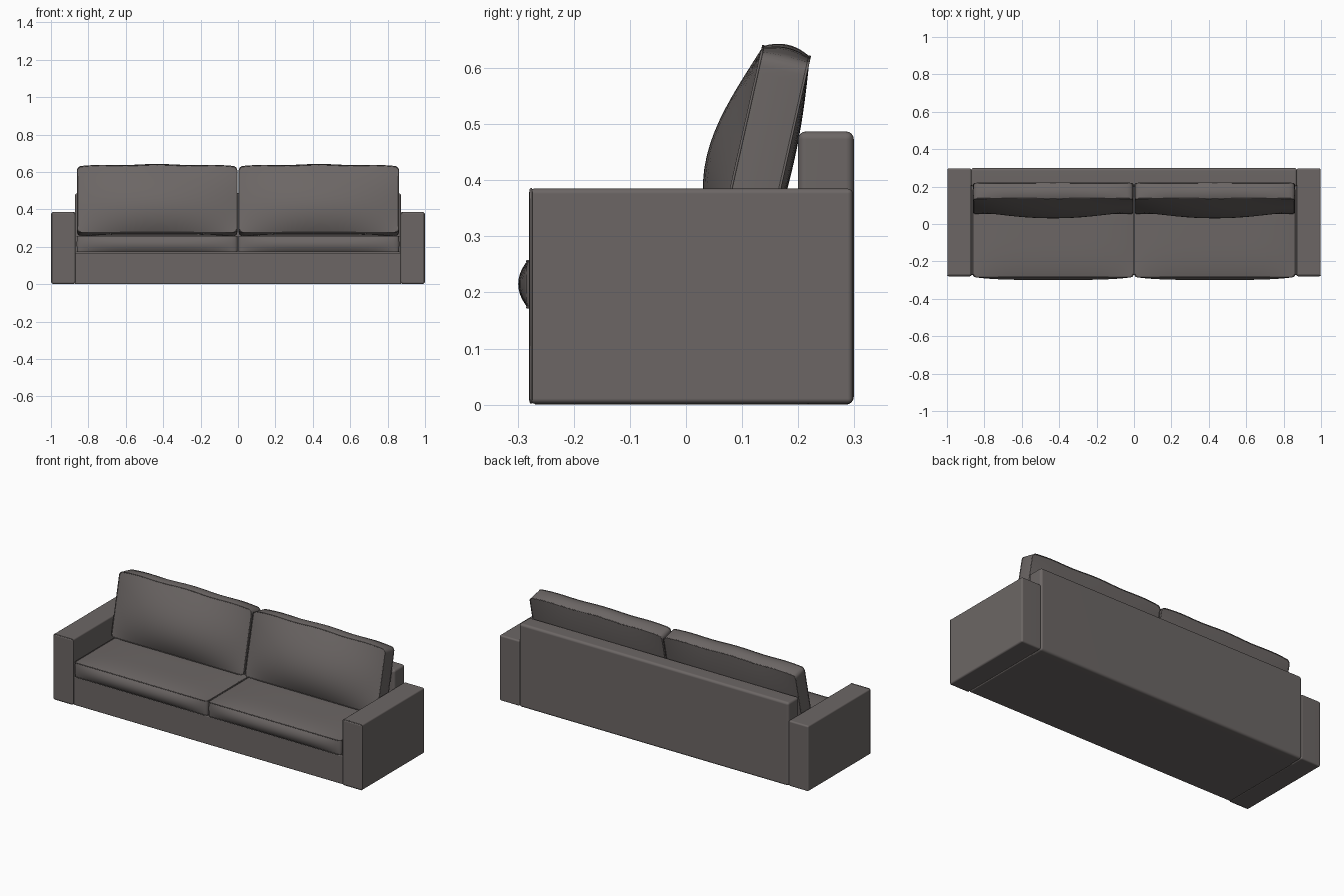
import bpy, bmesh, math
from mathutils import Matrix, Vector

if "Cube" in bpy.data.objects:
    bpy.data.objects.remove(bpy.data.objects["Cube"])

fabric = bpy.data.materials.new("warm grey leather")
fabric.diffuse_color = (0.15, 0.134, 0.13, 1)
fabric.use_nodes = True
fabric.node_tree.nodes["Principled BSDF"].inputs["Base Color"].default_value = fabric.diffuse_color


def add_object(name, data, matrix=None):
    ob = bpy.data.objects.new(name, data)
    bpy.context.collection.objects.link(ob)
    data.materials.append(fabric)
    if matrix is not None:
        ob.matrix_world = matrix
    return ob


def block(name, lo, hi, r):
    """Rounded upholstered box between two corners."""
    lo, hi = Vector(lo), Vector(hi)
    bm = bmesh.new()
    bmesh.ops.create_cube(bm, size=1)
    for v in bm.verts:
        v.co = Vector([l + (c + 0.5) * (h - l) for l, h, c in zip(lo, hi, v.co)])
    bmesh.ops.bevel(bm, geom=bm.edges[:], offset=r, segments=4, profile=0.5, affect='EDGES')
    me = bpy.data.meshes.new(name)
    for f in bm.faces:
        f.smooth = True
    bm.to_mesh(me)
    bm.free()
    ob = add_object(name, me)
    ob.modifiers.new("even shading", 'WEIGHTED_NORMAL')
    return ob


def piping(name, points, matrix=None, radius=0.0025):
    """Thin closed seam cord through the points."""
    cu = bpy.data.curves.new(name, 'CURVE')
    cu.dimensions = '3D'
    cu.bevel_depth = radius
    cu.bevel_resolution = 1
    sp = cu.splines.new('POLY')
    sp.points.add(len(points) - 1)
    for p, co in zip(sp.points, points):
        p.co = (*co, 1)
    sp.use_cyclic_u = True
    return add_object(name, cu, matrix)


def cushion(name, half, matrix, r, side, top_wave, dome_front, dome_back):
    """Box cushion: local x width, y height, z thickness (front panel at +z)."""
    hx, hy, hz = half

    def shape(u, v, w):
        x, y = u * hx, v * hy
        ix = max(-hx + r, min(hx - r, x))
        iy = max(-hy + r, min(hy - r, y))
        d = Vector((x - ix, y - iy))
        if d.length > 1e-9:                       # round the panel corners
            d *= max(abs(d.x), abs(d.y)) / d.length
        x, y = ix + d.x, iy + d.y
        puff = side * (1 - w * w)                 # puffed border strip
        x += 0.15 * puff * u
        y += puff * v * (1 - u ** 4)
        y += top_wave * max(v, 0) ** 3 * (1 - u ** 4) * (1 + 0.35 * math.cos(u * 2.5 * math.pi))
        z = w * hz
        z += max(w, 0) * dome_front(u, v) - max(-w, 0) * dome_back(u, v)
        return Vector((x, y, z))

    bm = bmesh.new()
    bmesh.ops.create_cube(bm, size=2)
    bmesh.ops.subdivide_edges(bm, edges=bm.edges[:], cuts=23, use_grid_fill=True)
    for v in bm.verts:
        v.co = shape(*[math.sin(c * math.pi / 2) for c in v.co])
    for f in bm.faces:
        f.smooth = True
    for e in bm.edges:
        if len(e.link_faces) == 2 and e.calc_face_angle(0) > math.radians(35):
            e.smooth = False
    me = bpy.data.meshes.new(name)
    bm.to_mesh(me)
    bm.free()
    add_object(name, me, matrix)

    # seam cords around both panels
    n = 24
    t = [math.sin((-1 + 2 * i / n) * math.pi / 2) for i in range(n)]
    ring = ([(a, -1) for a in t] + [(1, a) for a in t]
            + [(-a, 1) for a in t] + [(-1, -a) for a in t])
    for w, label in ((1, "front"), (-1, "rear")):
        piping(f"{name}_{label}_piping", [shape(a, b, w) for a, b in ring], matrix)


# Frame: base and backrest
block("base", (-0.872, -0.272, 0.0), (0.872, 0.22, 0.168), 0.006)
block("backrest", (-0.872, 0.2, 0.0), (0.872, 0.299, 0.487), 0.014)

for s, side_name in ((-1, "left"), (1, "right")):
    # Arm with a seam around its front panel
    xs = sorted((s * 0.87, s * 0.998))
    block(f"{side_name}_arm", (xs[0], -0.28, 0.002), (xs[1], 0.297, 0.385), 0.009)
    x0, x1, z0, z1, c = xs[0] + 0.001, xs[1] - 0.001, 0.004, 0.384, 0.006
    piping(f"{side_name}_arm_piping",
           [(x, -0.276, z) for x, z in ((x0 + c, z0), (x1 - c, z0), (x1, z0 + c), (x1, z1 - c),
                                        (x1 - c, z1), (x0 + c, z1), (x0, z1 - c), (x0, z0 + c))])
    # Seat cushion
    cushion(f"{side_name}_seat_cushion", (0.428, 0.242, 0.041),
            Matrix.Translation((s * 0.432, -0.041, 0.215)), 0.015, 0.016, 0.0,
            lambda u, v: 0.016 * (1 - u ** 4) * (1 - v ** 4),
            lambda u, v: 0.0)
    # Leaning back cushion, fuller in its lower half
    cushion(f"{side_name}_back_cushion", (0.426, 0.18, 0.0425),
            Matrix.Translation((s * 0.432, 0.137, 0.4435))
            @ Matrix.Rotation(math.radians(77.3), 4, 'X'), 0.02, 0.012, 0.008,
            lambda u, v: 0.054 * (1 - u * u) * (1 - v * v) * (1 - 0.3 * v),
            lambda u, v: 0.014 * (1 - u ** 4) * (1 - v * v))
